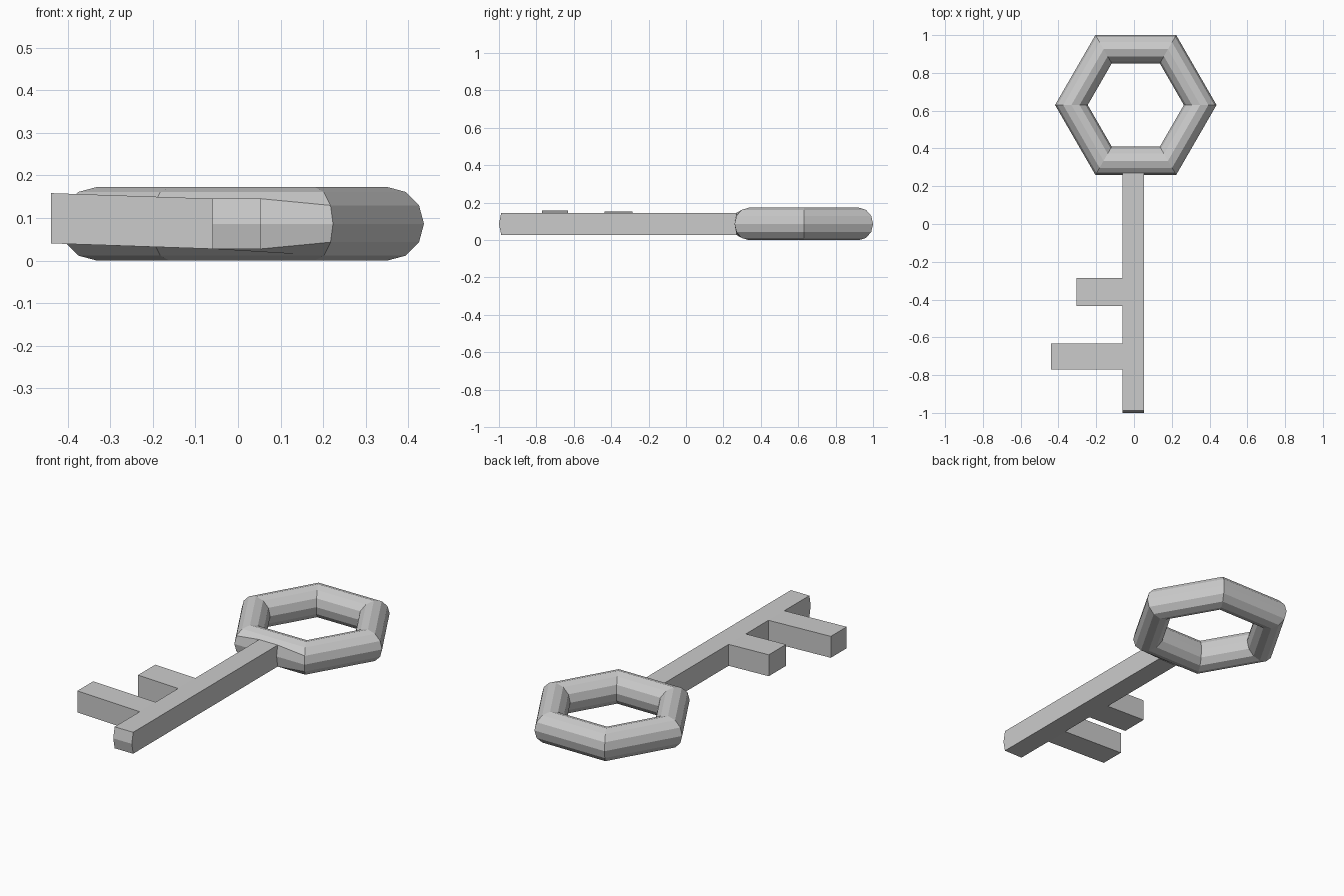
import bpy, bmesh
from mathutils import Vector

if "Cube" in bpy.data.objects:
    bpy.data.objects.remove(bpy.data.objects["Cube"])

CX, CY, CZ = 0.0095, 0.63, 0.0865      # centre of the bow (handle ring)
X0, X1, HALF = -0.06, 0.053, 0.059     # shaft sides and half thickness

# Six-sided bow with a twelve-sided section
bpy.ops.mesh.primitive_torus_add(major_segments=6, minor_segments=12,
                                 major_radius=0.341, minor_radius=0.0865)
key = bpy.context.object
key.name = key.data.name = "key"
bm = bmesh.new()
bm.from_mesh(key.data)
bmesh.ops.translate(bm, verts=bm.verts, vec=(CX, CY, CZ))


def front_faces():
    """Outermost faces of the bow's bottom side."""
    bm.normal_update()
    return [f for f in bm.faces
            if f.normal.y < -0.9 and f.calc_center_median().y < 0.3]


def extrude(faces, move):
    """Extrude connected faces and return the new end faces."""
    out = bmesh.ops.extrude_face_region(bm, geom=faces)["geom"]
    for f in faces:
        if f.is_valid:
            bm.faces.remove(f)
    ends = [g for g in out if isinstance(g, bmesh.types.BMFace)]
    for v in {v for f in ends for v in f.verts}:
        move(v)
    bm.normal_update()
    return ends


# Cut the shaft root into the bow and flare it to the shaft's thickness
for x in (X0, X1):
    faces = front_faces()
    geom = faces + list({e for f in faces for e in f.edges}) \
        + list({v for f in faces for v in f.verts})
    bmesh.ops.bisect_plane(bm, geom=geom, dist=1e-5,
                           plane_co=(x, 0, 0), plane_no=(1, 0, 0))
root = [f for f in front_faces() if X0 < f.calc_center_median().x < X1]
for v in {v for f in root for v in f.verts}:
    if abs(v.co.z - CZ) > 0.02:
        v.co.z = CZ + (HALF if v.co.z > CZ else -HALF)

# Shaft, with section lines where the teeth begin and end
end = root
for y in (-0.285, -0.435, -0.632, -0.77):
    end = extrude(end, lambda v: setattr(v.co, "y", y))


def tip(v):
    v.co.y = -1.0 if abs(v.co.z - CZ) < 0.02 else -0.988


extrude(end, tip)

# Teeth: slightly rising bars drawn out of the shaft's left side
for y_mid, x_end, lift in ((-0.36, -0.305, 0.008), (-0.70, -0.44, 0.013)):
    side = [f for f in bm.faces if f.normal.x < -0.9
            and abs(f.calc_center_median().y - y_mid) < 0.03
            and abs(f.calc_center_median().x - X0) < 0.01]
    step = Vector((x_end - X0, 0, lift))
    extrude(side, lambda v: setattr(v, "co", v.co + step))

bmesh.ops.recalc_face_normals(bm, faces=bm.faces)
bm.to_mesh(key.data)
bm.free()
